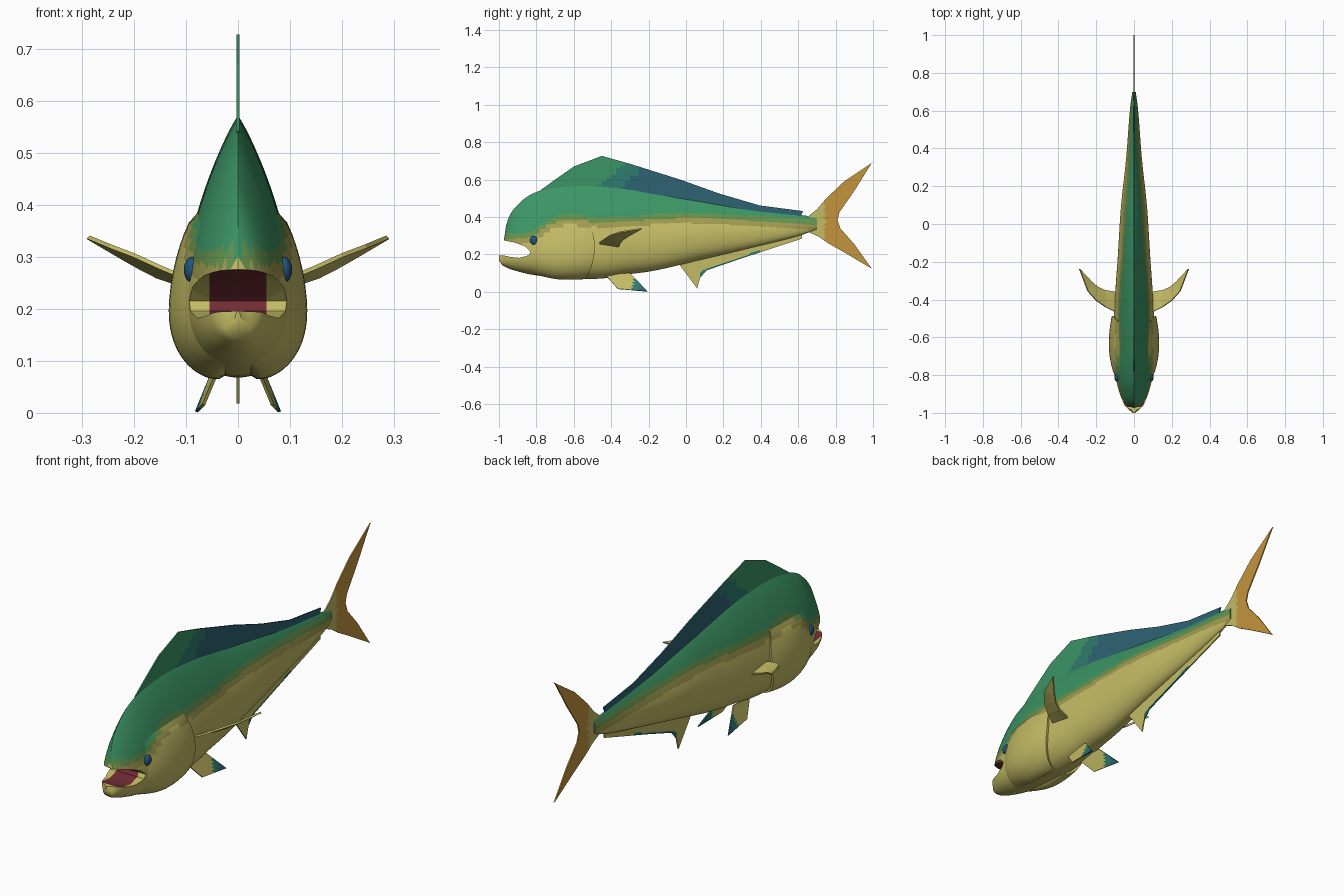
import bpy, bmesh, math

if "Cube" in bpy.data.objects:
    bpy.data.objects.remove(bpy.data.objects["Cube"])

# ---- materials ----
COLORS = [("green", (.045, .30, .13)), ("moss", (.13, .29, .075)), ("olive", (.36, .33, .08)),
          ("yellow", (.55, .50, .13)), ("orange", (.55, .30, .045)), ("blue", (.027, .125, .175)),
          ("teal", (.028, .20, .155)), ("mouth_red", (.17, .025, .035)), ("eye_blue", (.015, .09, .20))]
MATS = []
for n, c in COLORS:
    m = bpy.data.materials.new(n)
    m.diffuse_color = (*c, 1)
    m.use_nodes = True
    m.node_tree.nodes["Principled BSDF"].inputs["Base Color"].default_value = m.diffuse_color
    MATS.append(m)
GREEN, MOSS, OLIVE, YELLOW, ORANGE, BLUE, TEAL, RED, EYE = range(9)


def make(name, verts, faces, rule, smooth=True):
    """Mesh object with consistent normals; rule(face centre) gives the colour."""
    me = bpy.data.meshes.new(name)
    me.from_pydata(verts, [], faces)
    bm = bmesh.new()
    bm.from_mesh(me)
    bmesh.ops.remove_doubles(bm, verts=bm.verts, dist=1e-5)
    bmesh.ops.recalc_face_normals(bm, faces=bm.faces)
    for f in bm.faces:
        f.material_index = rule(f.calc_center_median())
        f.smooth = smooth
    bm.to_mesh(me)
    bm.free()
    for m in MATS:
        me.materials.append(m)
    ob = bpy.data.objects.new(name, me)
    bpy.context.collection.objects.link(ob)
    return ob


def grid_faces(rows, cols, wrap=False):
    return [(r * cols + c, r * cols + (c + 1) % cols, (r + 1) * cols + (c + 1) % cols, (r + 1) * cols + c)
            for r in range(rows - 1) for c in range(cols if wrap else cols - 1)]


# ---- body shape: y, top z, bottom z, half width ----
ST = [(-1, .2, .17, .006), (-.985, .215, .145, .025), (-.97, .30, .135, .04), (-.963, .35, .132, .047),
      (-.94, .415, .122, .06), (-.90, .465, .11, .077), (-.84, .515, .095, .092), (-.76, .547, .083, .102),
      (-.67, .565, .072, .106), (-.55, .571, .068, .108), (-.46, .567, .071, .105), (-.3, .55, .095, .095),
      (-.19, .53, .11, .087), (.08, .485, .172, .07), (.345, .44, .235, .042), (.62, .41, .305, .02),
      (.70, .40, .335, .009)]


def curve(pts, k, x):
    """Monotone cubic through column k of the stations."""
    n = len(pts)
    d = [(pts[i + 1][k] - pts[i][k]) / (pts[i + 1][0] - pts[i][0]) for i in range(n - 1)]
    tan = [d[0]] + [2 * a * b / (a + b) if a * b > 0 else 0 for a, b in zip(d, d[1:])] + [d[-1]]
    i = max(0, min(n - 2, sum(p[0] <= x for p in pts) - 1))
    h = pts[i + 1][0] - pts[i][0]
    t = min(1, max(0, (x - pts[i][0]) / h))
    return ((2*t**3 - 3*t*t + 1) * pts[i][k] + (t**3 - 2*t*t + t) * h * tan[i]
            + (3*t*t - 2*t**3) * pts[i + 1][k] + (t**3 - t*t) * h * tan[i + 1])


def surf(y, a, off=0):
    """Point of the body skin at station y and angle a, pushed out by off."""
    zt, zb, w = (curve(ST, k, y) for k in (1, 2, 3))
    zc = zb + (zt - zb) * (.30 + .12 * min(1, max(0, (y + .5) / .6)))
    s, c = math.sin(a), math.cos(a)
    t = min(1, abs(s))
    x = w * ((1 - t**1.6)**.9 if s > 0 else (1 - t**2.5)**.5)
    z = zc + (zt - zc if s > 0 else zc - zb) * s
    return (math.copysign(x, c) + off * c, y, z + off * s)


BAND = [(-1, .31), (-.85, .317), (-.78, .35), (-.7, .4), (-.62, .412), (-.45, .40), (0, .422), (.3, .41), (.7, .385)]


def skin(p):
    d = p.z - curve(BAND, 1, p.y)
    return GREEN if d > 0 else MOSS if d > -.028 else OLIVE if d > -.055 else YELLOW


ys = [ST[0][0]]
for a, b in zip(ST, ST[1:]):
    n = math.ceil((b[0] - a[0]) / .018)
    ys += [a[0] + (b[0] - a[0]) * (i + 1) / n for i in range(n)]
N = 128
verts = [surf(y, 2 * math.pi * i / N) for y in ys for i in range(N)]
faces = grid_faces(len(ys), N, True)
faces += [tuple(range(N)), tuple(range((len(ys) - 1) * N, len(ys) * N))]
body = make("body", verts, faces, skin)

# ---- open mouth cut into the head ----
WEDGE = [(-1.05, .285), (-.97, .275), (-.91, .262), (-.86, .243), (-.83, .215), (-.84, .196),
         (-.89, .182), (-.94, .187), (-.97, .194), (-1.05, .20)]
xs = [-.2, -.055, .055, .2]
K = len(WEDGE)
faces = grid_faces(4, K, True) + [tuple(range(K)), tuple(range(3 * K, 4 * K))]
cutter = make("mouth_cutter", [(x, y, z) for x in xs for y, z in WEDGE], faces,
              lambda p: RED if abs(p.x) < .05 and p.y > -.96 else YELLOW, False)
cutter.hide_render = True
mod = body.modifiers.new("mouth", 'BOOLEAN')
mod.object, mod.operation, mod.solver = cutter, 'DIFFERENCE', 'EXACT'
bpy.context.view_layer.objects.active = body
body.select_set(True)
bpy.ops.object.modifier_apply(modifier="mouth")
bpy.data.objects.remove(cutter)
bpy.ops.object.shade_smooth_by_angle(angle=math.radians(40))
body.select_set(False)


# ---- fins: thin sheets between two edge lines ----
def resample(pts, k=6):
    out = [pts[0]]
    for a, b in zip(pts, pts[1:]):
        out += [tuple(u + (v - u) * (i + 1) / k for u, v in zip(a, b)) for i in range(k)]
    return out


def fin(name, base, edge, rule, thick=.006, rows=9):
    if len(base[0]) == 2:
        base, edge = [[(0, *p) for p in e] for e in (base, edge)]
    A, B = resample(base), resample(edge)
    verts = [tuple(u + (v - u) * r / (rows - 1) for u, v in zip(a, b)) for r in range(rows) for a, b in zip(A, B)]
    ob = make(name, verts, grid_faces(rows, len(A)), rule, False)
    s = ob.modifiers.new("thickness", 'SOLIDIFY')
    s.thickness, s.offset = thick, 0


def dorsal_rule(p):
    d = p.y + .45 - 1.1 * (p.z - .58)
    return GREEN if d < 0 else TEAL if d < .13 else BLUE


fin("dorsal_fin",
    [(-.78, .53), (-.7, .545), (-.6, .55), (-.45, .55), (-.3, .535), (-.03, .49), (.18, .455), (.395, .42), (.615, .405)],
    [(-.78, .542), (-.7, .6), (-.6, .67), (-.45, .727), (-.3, .685), (-.03, .6), (.18, .525), (.395, .462), (.625, .432)],
    dorsal_rule)


def anal_rule(p):
    edge = .115 + (p.y - .11) * .36
    return TEAL if .075 < p.y < .42 and p.z < edge + .006 else YELLOW


fin("anal_fin",
    [(-.035, .155), (.05, .175), (.07, .18), (.11, .185), (.285, .235), (.62, .315)],
    [(-.035, .145), (.06, .018), (.075, .075), (.11, .115), (.285, .175), (.62, .285)], anal_rule)


def tail_rule(p):
    return YELLOW if p.y < .74 else ORANGE


fin("tail_upper_lobe", [(.65, .402), (.70, .442), (.75, .50), (.845, .59), (1, .694)],
    [(.65, .37), (.81, .385), (.82, .425), (.90, .54), (.995, .692)], tail_rule)
fin("tail_lower_lobe", [(.65, .322), (.71, .295), (.76, .26), (.84, .215), (1, .12)],
    [(.65, .37), (.81, .385), (.825, .34), (.90, .255), (.995, .122)], tail_rule)


def pelvic_rule(p):
    d = p.y - .6 * p.z
    return YELLOW if d < -.31 else TEAL if d < -.27 else BLUE


# ---- paired parts ----
G0, G1, NV, NU = math.radians(-78), math.radians(28), 28, 18
for side, s in (("right", 1), ("left", -1)):
    def m(pts):
        return [(s * x, y, z) for x, y, z in pts]

    fin(side + "_pectoral_fin",
        m([(.09, -.47, .255), (.15, -.44, .28), (.20, -.405, .303), (.245, -.355, .32), (.288, -.24, .338)]),
        m([(.09, -.36, .24), (.155, -.35, .262), (.19, -.335, .28), (.225, -.305, .30), (.288, -.238, .337)]),
        lambda p: YELLOW, .008)
    fin(side + "_pelvic_fin", m([(.035, -.43, .09), (.066, -.365, .016)]),
        m([(.04, -.30, .10), (.08, -.205, .002)]), pelvic_rule)

    # gill cover: bulging shell that folds back into the body at its rear edge
    verts = []
    for v in range(NV):
        a = G0 + (G1 - G0) * v / (NV - 1)
        z = surf(-.5, a)[2]
        rear = -.488 - .035 * ((z - .24) / .14)**2
        fade = max(0, math.sin(math.pi * v / (NV - 1)))**.4
        for u in range(NU):
            t = u / (NU - 1)
            off = .029 * math.sin(math.pi * .86 * t**.85) * fade - .001 * (1 - t)
            verts.append(surf(-.82 + (rear + .82) * t, a, off))
        verts.append(surf(rear - .002, a, -.012))
    make(side + "_gill_cover", m(verts), grid_faces(NV, NU + 1), skin)
    gill = bpy.context.collection.objects[-1]
    bpy.ops.object.select_all(action='DESELECT')
    gill.select_set(True)
    bpy.context.view_layer.objects.active = gill
    bpy.ops.object.shade_smooth_by_angle(angle=math.radians(40))

    # eye
    bpy.ops.mesh.primitive_uv_sphere_add(segments=20, ring_count=12, radius=1, location=(s * .088, -.812, .275))
    eye = bpy.context.object
    eye.name = side + "_eye"
    eye.scale = (.016, .022, .025)
    eye.data.materials.append(MATS[EYE])
    bpy.ops.object.shade_smooth()
